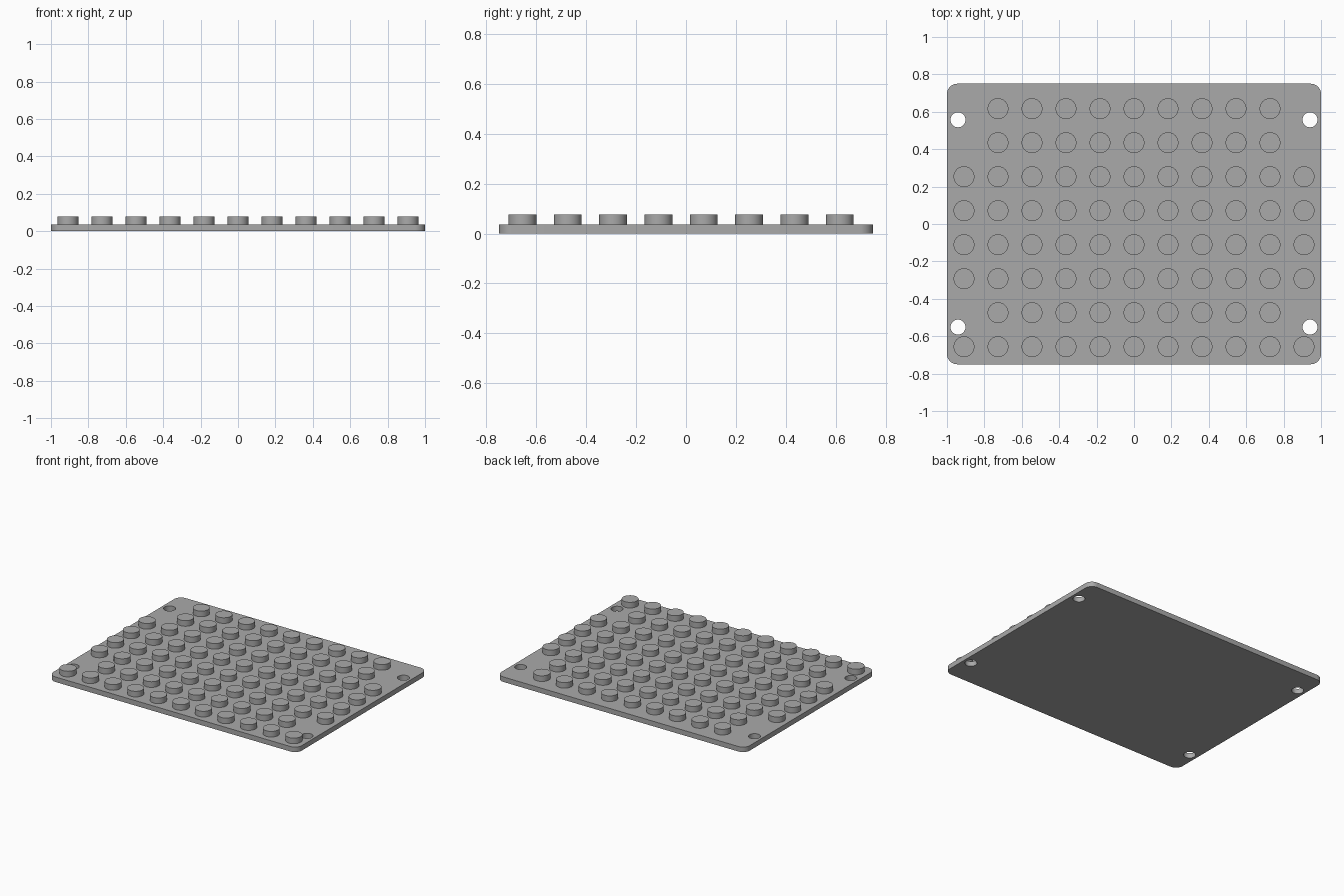
import bpy, bmesh, math
from mathutils import Vector

cube = bpy.data.objects.get("Cube")
if cube:
    bpy.data.objects.remove(cube, do_unlink=True)

MM = 2 / 88                      # the board is 88 wide, 66 deep, on a pitch of 8
PITCH, THICK, STUD_TOP = 8 * MM, 1.6 * MM, 3.4 * MM

grey = bpy.data.materials.new("mid grey")
grey.use_nodes = True
colour = (0.4, 0.4, 0.4, 1)
grey.diffuse_color = colour
grey.node_tree.nodes["Principled BSDF"].inputs["Base Color"].default_value = colour


def arc(cx, cy, r, start, sweep, steps):
    return [Vector((cx + r * math.cos(start + sweep * i / steps),
                    cy + r * math.sin(start + sweep * i / steps), 0))
            for i in range(steps + 1)]


def extruded(name, loops, z0, z1):
    """Fill an outline with any holes and raise it from z0 to z1."""
    bm = bmesh.new()
    edges = []
    for loop in loops:
        verts = [bm.verts.new((p.x, p.y, z0)) for p in loop]
        edges += [bm.edges.new((verts[i - 1], v)) for i, v in enumerate(verts)]
    bmesh.ops.triangle_fill(bm, edges=edges, use_beauty=True, normal=(0, 0, 1))
    up = bmesh.ops.extrude_face_region(bm, geom=bm.faces[:], use_keep_orig=True)
    top = [g for g in up["geom"] if isinstance(g, bmesh.types.BMVert)]
    bmesh.ops.translate(bm, verts=top, vec=(0, 0, z1 - z0))
    bmesh.ops.recalc_face_normals(bm, faces=bm.faces[:])
    return finish(name, bm)


def finish(name, bm):
    mesh = bpy.data.meshes.new(name)
    bm.to_mesh(mesh)
    bm.free()
    mesh.materials.append(grey)
    ob = bpy.data.objects.new(name, mesh)
    bpy.context.collection.objects.link(ob)
    bpy.ops.object.select_all(action='DESELECT')
    ob.select_set(True)
    bpy.context.view_layer.objects.active = ob
    bpy.ops.object.shade_smooth_by_angle(angle=math.radians(30))
    return ob


# Base plate: rounded rectangle with four mounting holes
W, D, R = 1.0, 0.75, 0.055
outline = []
for k, (sx, sy) in enumerate([(1, 1), (-1, 1), (-1, -1), (1, -1)]):
    outline += arc(sx * (W - R), sy * (D - R), R, k * math.pi / 2, math.pi / 2, 10)
holes = [arc(sx * 0.941, y, 0.04, 0, math.tau, 40)[:-1]
         for sx in (-1, 1) for y in (0.557, -0.551)]
extruded("base_plate", [outline] + holes, 0, THICK)

# Studs: rows from front to back, shortened beside the mounting holes
bm = bmesh.new()
for row in range(8):
    reach = 4 if row in (1, 6, 7) else 5
    for col in range(-reach, reach + 1):
        stud = bmesh.ops.create_cone(bm, cap_ends=True, segments=40,
                                     radius1=2.45 * MM, radius2=2.45 * MM,
                                     depth=STUD_TOP - THICK)
        bmesh.ops.translate(bm, verts=stud["verts"],
                            vec=(col * PITCH, -0.656 + row * PITCH,
                                 (STUD_TOP + THICK) / 2))
# the plate closes the studs from below
bmesh.ops.delete(bm, geom=[f for f in bm.faces if f.normal.z < -0.5], context='FACES')
finish("studs", bm)
